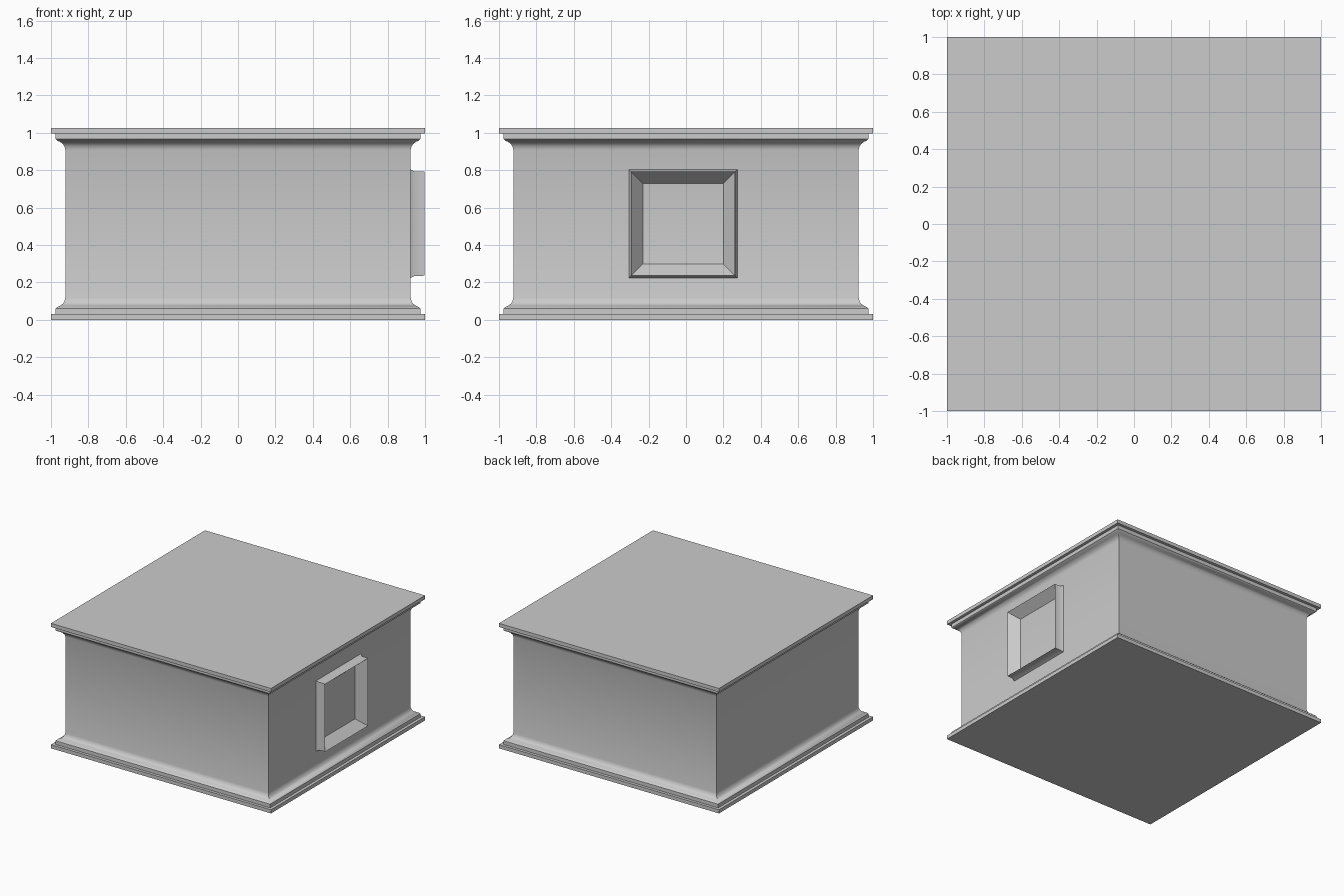
import bpy
import bmesh
import math

if "Cube" in bpy.data.objects:
    bpy.data.objects.remove(bpy.data.objects["Cube"])

HEIGHT = 1.027


def finish(bm, name):
    bmesh.ops.recalc_face_normals(bm, faces=bm.faces[:])
    mesh = bpy.data.meshes.new(name)
    bm.to_mesh(mesh)
    bm.free()
    obj = bpy.data.objects.new(name, mesh)
    bpy.context.collection.objects.link(obj)
    bpy.ops.object.select_all(action='DESELECT')
    obj.select_set(True)
    bpy.context.view_layer.objects.active = obj
    bpy.ops.object.shade_smooth_by_angle(angle=math.radians(35))
    return obj


def square_loft(name, profile, place, capped):
    """Sweep (half width, offset) points around a mitred square."""
    bm = bmesh.new()
    corners = [(-1, -1), (1, -1), (1, 1), (-1, 1)]
    rings = [[bm.verts.new(place(a * h, b * h, d)) for a, b in corners]
             for h, d in profile]
    for lo, hi in zip(rings, rings[1:]):
        for i in range(4):
            j = (i + 1) % 4
            bm.faces.new((lo[i], lo[j], hi[j], hi[i]))
    if capped:
        bm.faces.new(rings[0])
        bm.faces.new(rings[-1])
    return finish(bm, name)


# Pedestal body: stepped base moulding, mirrored as the top cornice
base = [(1.0, 0.0), (1.0, 0.03), (0.976, 0.03), (0.976, 0.06),
        (0.965, 0.069), (0.95, 0.076), (0.937, 0.086),
        (0.928, 0.099), (0.923, 0.118)]
cornice = [(h, HEIGHT - z) for h, z in reversed(base)]
square_loft("pedestal_body", base + cornice, lambda a, b, d: (a, b, d), True)

# Raised frame on the right side, sloping inward to the wall
frame = [(0.29, 0.922), (0.279, 0.945), (0.278, 0.998), (0.215, 0.922)]
square_loft("side_frame", frame,
            lambda a, b, d: (d, a - 0.015, b + 0.514), False)
